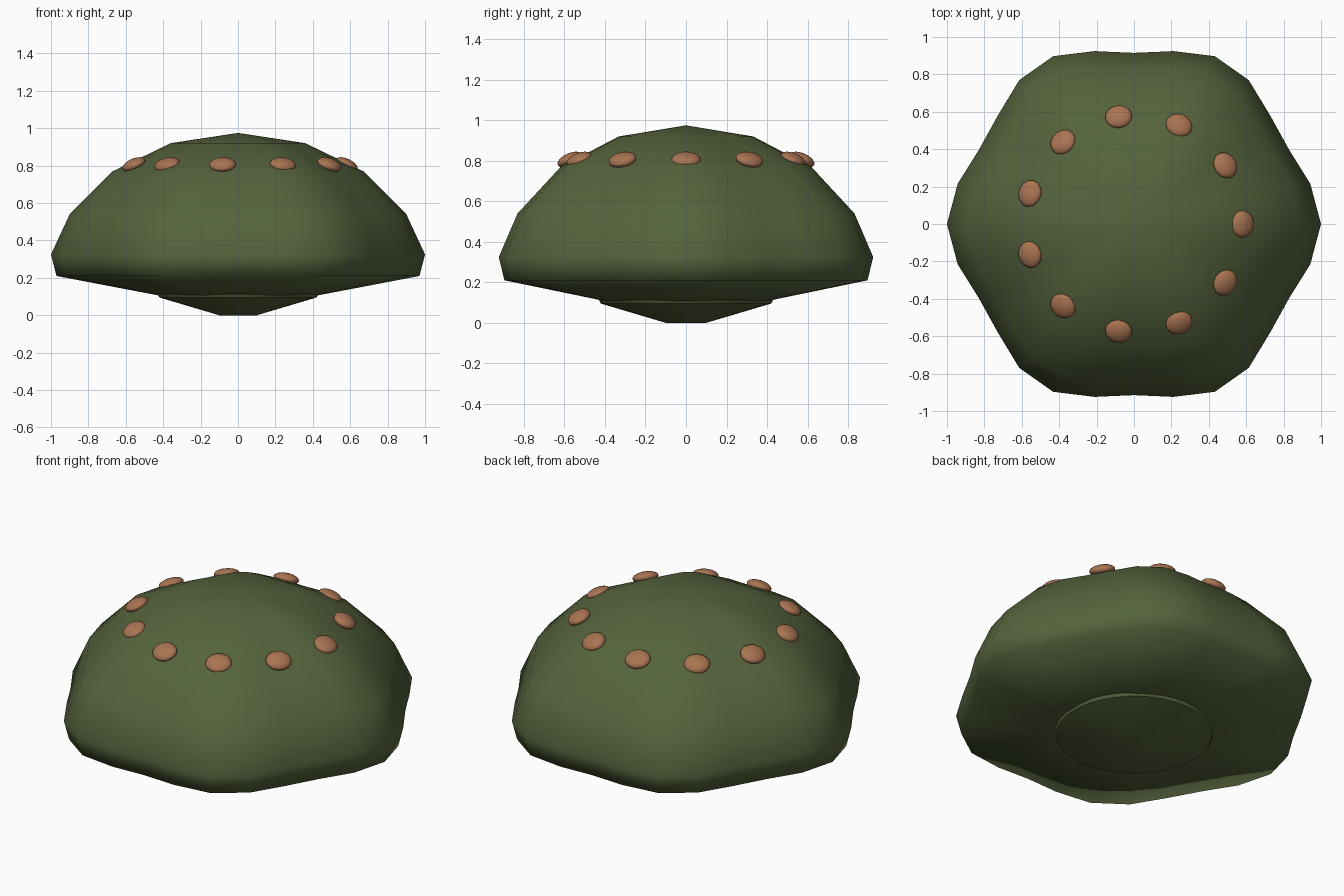
import bpy
import bmesh
import math
from mathutils import Matrix

cube = bpy.data.objects.get("Cube")
if cube:
    bpy.data.objects.remove(cube, do_unlink=True)


def material(name, color):
    m = bpy.data.materials.new(name)
    m.use_nodes = True
    m.diffuse_color = (*color, 1)
    bsdf = next(n for n in m.node_tree.nodes if n.type == "BSDF_PRINCIPLED")
    bsdf.inputs["Base Color"].default_value = (*color, 1)
    bsdf.inputs["Roughness"].default_value = 0.8
    return m


def finish(name, bm, mat):
    bmesh.ops.recalc_face_normals(bm, faces=bm.faces)
    for f in bm.faces:
        f.smooth = True
    mesh = bpy.data.meshes.new(name)
    bm.to_mesh(mesh)
    bm.free()
    mesh.materials.append(mat)
    obj = bpy.data.objects.new(name, mesh)
    bpy.context.collection.objects.link(obj)
    return obj


def lathe(name, profile, sides, mat, outline=lambda a: 1.0):
    """Spin (radius, height) points; a zero radius makes a pole, ends are capped."""
    bm = bmesh.new()
    rings = []
    for r, z in profile:
        if r == 0:
            rings.append([bm.verts.new((0, 0, z))] * sides)
            continue
        ring = []
        for i in range(sides):
            a = math.tau * i / sides
            k = r * outline(a)
            ring.append(bm.verts.new((k * math.cos(a), k * math.sin(a), z)))
        rings.append(ring)
    for lo, hi in zip(rings, rings[1:]):
        for i in range(sides):
            j = (i + 1) % sides
            quad = [lo[i], lo[j], hi[j], hi[i]]
            bm.faces.new(list(dict.fromkeys(quad)))
    for (r, z), ring in zip((profile[0], profile[-1]), (rings[0], rings[-1])):
        if r > 0:
            bm.faces.new(ring)
    return finish(name, bm, mat)


green = material("moss green", (0.09, 0.125, 0.046))
brown = material("copper brown", (0.40, 0.175, 0.085))

# Domed cap with a gently six-lobed outline
lathe("cap",
      [(0.43, 0.107), (0.97, 0.21), (1.0, 0.325), (0.9, 0.54),
       (0.67, 0.77), (0.36, 0.92), (0, 0.975)],
      28, green, lambda a: 0.9575 + 0.0425 * math.cos(6 * a))

# Shallow tapered foot under the cap
foot = lathe("foot", [(0.1, 0), (0.42, 0.095), (0.43, 0.112), (0.40, 0.12)], 40, green)
bpy.context.view_layer.objects.active = foot
foot.select_set(True)
bpy.ops.object.shade_smooth_by_angle(angle=math.radians(30))
foot.select_set(False)

# Ring of flattened beads lying on the slope of the cap
BEADS = 11
for i in range(BEADS):
    bm = bmesh.new()
    bmesh.ops.create_uvsphere(bm, u_segments=20, v_segments=12, radius=1)
    place = (Matrix.Rotation(math.tau * i / BEADS, 4, "Z")
             @ Matrix.Translation((0.58, 0, 0.806))
             @ Matrix.Rotation(math.radians(25), 4, "Y")
             @ Matrix.Diagonal((0.065, 0.072, 0.031, 1)))
    bmesh.ops.transform(bm, matrix=place, verts=bm.verts)
    finish(f"bead_{i + 1}", bm, brown)
